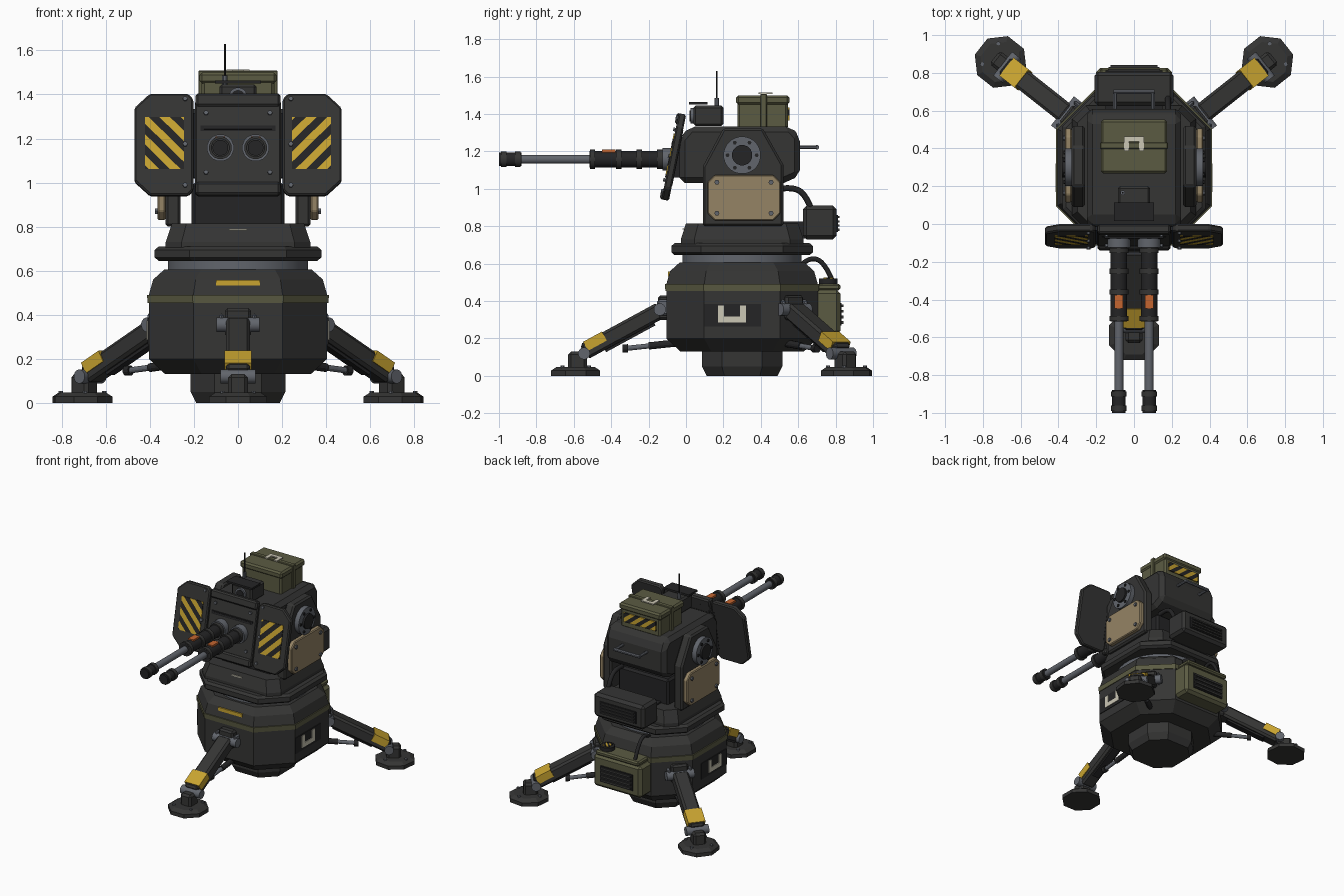
import bpy, bmesh
from math import radians, sin, cos, floor
from mathutils import Matrix, Vector

if "Cube" in bpy.data.objects:
    bpy.data.objects.remove(bpy.data.objects["Cube"])

def mat(name, *rgb):
    m = bpy.data.materials.new(name)
    m.use_nodes = True
    m.diffuse_color = (*rgb, 1)
    m.node_tree.nodes["Principled BSDF"].inputs["Base Color"].default_value = (*rgb, 1)
    return m

DARK = mat("charcoal", .035, .035, .034)
BLACK = mat("black", .018, .018, .019)
OLIVE = mat("olive", .105, .105, .055)
TAN = mat("tan", .30, .23, .13)
YELLOW = mat("yellow", .58, .37, .03)
ORANGE = mat("orange", .55, .13, .03)
STEEL = mat("steel", .12, .13, .15)
MARK = mat("off_white", .60, .57, .46)

I = Matrix.Identity(4)
T = lambda x, y, z: Matrix.Translation((x, y, z))
R = lambda deg, axis: Matrix.Rotation(radians(deg), 4, axis)
round_parts = []

def finish(name, bm, mats, M=I, bevel=0):
    bm.transform(M)
    bmesh.ops.recalc_face_normals(bm, faces=bm.faces)
    me = bpy.data.meshes.new(name)
    bm.to_mesh(me)
    bm.free()
    for m in mats:
        me.materials.append(m)
    ob = bpy.data.objects.new(name, me)
    bpy.context.collection.objects.link(ob)
    if bevel:
        b = ob.modifiers.new("bevel", "BEVEL")
        b.width, b.segments = bevel, 1
    return ob

def cube(size):
    bm = bmesh.new()
    bmesh.ops.create_cube(bm, size=1, matrix=Matrix.Diagonal((*size, 1)))
    return bm

def box(name, loc, size, m, bevel=0, M=I):
    return finish(name, cube(size), [m], M @ T(*loc), bevel)

def cyl(name, p, q, r, m, n=16, r2=None, M=I):
    p, q = Vector(p), Vector(q)
    bm = bmesh.new()
    bmesh.ops.create_cone(bm, cap_ends=True, segments=n, radius1=r,
                          radius2=r if r2 is None else r2, depth=(q - p).length)
    turn = (q - p).to_track_quat("Z", "Y").to_matrix().to_4x4()
    ob = finish(name, bm, [m], M @ T(*((p + q) / 2)) @ turn @ R(180 / n, "Z"))
    if n > 12:
        round_parts.append(ob)
    return ob

def prism(name, pts, depth, m, M=I, bevel=0):
    bm = bmesh.new()
    f = bm.faces.new([bm.verts.new((x, y, 0)) for x, y in pts])
    out = bmesh.ops.extrude_face_region(bm, geom=[f])
    bmesh.ops.translate(bm, vec=(0, 0, depth), verts=[v for v in out["geom"] if isinstance(v, bmesh.types.BMVert)])
    return finish(name, bm, [m], M, bevel)

def octagon_stack(name, levels, flat, m, M=I):
    """Loft of chamfered squares given as (height, half width)."""
    bm = bmesh.new()
    rings = []
    for z, h in levels:
        f = h * flat
        pts = [(h, -f), (h, f), (f, h), (-f, h), (-h, f), (-h, -f), (-f, -h), (f, -h)]
        rings.append([bm.verts.new((x, y, z)) for x, y in pts])
    for a, b in zip(rings, rings[1:]):
        for i in range(8):
            j = (i + 1) % 8
            bm.faces.new((a[i], a[j], b[j], b[i]))
    bm.faces.new(rings[0])
    bm.faces.new(rings[-1])
    return finish(name, bm, [m], M)

def hazard(name, w, h, step, lean, M):
    """Thin panel cut into diagonal yellow and black bands."""
    bm = cube((w, h, .008))
    d = Vector((lean, 1, 0)).normalized()
    for k in range(-12, 13):
        bmesh.ops.bisect_plane(bm, geom=bm.verts[:] + bm.edges[:] + bm.faces[:],
                               plane_co=d * (k * step), plane_no=d)
    for f in bm.faces:
        f.material_index = floor(f.calc_center_median().dot(d) / step) % 2
    finish(name, bm, [YELLOW, BLACK], M)

def u_mark(name, w, h, t, M):
    for s in (-1, 1):
        box(name + "_stem", (s * (w - t) / 2, 0, 0), (t, h, .008), MARK, M=M)
    box(name + "_bar", (0, (t - h) / 2, 0), (w, t, .008), MARK, M=M)

def grille(name, w, h, n, M):
    box(name + "_recess", (0, 0, 0), (w, h, .012), BLACK, M=M)
    for i in range(n):
        box(name + "_slat", (0, h * ((i + .5) / n - .5), .008), (w * .92, h / n * .5, .014), DARK, M=M)

def hose(name, pts, r):
    cu = bpy.data.curves.new(name, "CURVE")
    cu.dimensions, cu.bevel_depth, cu.bevel_resolution = "3D", r, 2
    sp = cu.splines.new("NURBS")
    sp.points.add(len(pts) - 1)
    for p, co in zip(sp.points, pts):
        p.co = (*co, 1)
    sp.use_endpoint_u, sp.order_u = True, 3
    cu.materials.append(BLACK)
    bpy.context.collection.objects.link(bpy.data.objects.new(name, cu))

side = lambda s, x: Matrix(((0, 0, s, s * x), (1, 0, 0, 0), (0, 1, 0, 0), (0, 0, 0, 1)))
back = lambda y, z: T(0, y, z) @ R(180, "Z") @ R(90, "X")
C = T(0, .3, 0)

# base and turntable
octagon_stack("pedestal", [(0, .19), (.05, .215), (.14, .215)], .5, DARK, C)
octagon_stack("base_hull", [(.13, .33), (.2, .405), (.49, .405), (.56, .385), (.605, .335)], .5, DARK, C)
octagon_stack("base_band", [(.453, .41), (.49, .413)], .5, OLIVE, C)
cyl("bearing_ring", (0, .3, .6), (0, .3, .65), .32, STEEL, 32)
octagon_stack("turntable", [(.645, .36), (.66, .378), (.695, .378), (.71, .36)], .58, DARK, C)
octagon_stack("turret_foot", [(.705, .328), (.73, .328), (.815, .3)], .78, DARK, C)
box("neck", (0, .3, .9), (.42, .42, .2), BLACK, .015)
box("front_label", (0, -.09, .545), (.2, .012, .025), YELLOW)
box("foot_label", (0, -.012, .785), (.08, .012, .007), MARK)

# base side markings and rear pack
for s in (-1, 1):
    box("marking_panel", (s * .406, .25, .325), (.008, .3, .12), BLACK)
    u_mark("side_mark", .15, .09, .032, side(s, .411) @ T(.245, .33, 0))
box("rear_pack", (0, .75, .34), (.4, .15, .24), OLIVE, .02)
box("rear_pack_lid", (0, .755, .475), (.36, .14, .035), OLIVE, .01)
grille("rear_pack_grille", .27, .12, 4, back(.826, .33))
cyl("filler_cap", (.12, .76, .49), (.12, .76, .52), .05, BLACK)
hazard("filler_label", .05, .05, .012, 1, T(.12, .76, .522))
hose("base_hose", [(-.13, .6, .57), (-.13, .64, .63), (-.13, .74, .62), (-.13, .79, .49)], .013)

# legs
for a, reach in ((-90, 0), (38.3, .01), (141.7, .01)):
    F = T(0, .3, 0) @ R(a, "Z") @ T(reach, 0, 0)
    B = F @ T(.64, 0, .24) @ R(28.5, "Y")
    box("leg_mount", (.405, 0, .365), (.09, .12, .13), DARK, .012, F)
    for s in (-1, 1):
        box("leg_cheek", (.41, s * .075, .365), (.09, .02, .085), STEEL, .01, F)
    cyl("hinge_pin", (.44, -.098, .355), (.44, .098, .355), .033, STEEL, M=F)
    box("leg_beam", (0, 0, 0), (.47, .11, .09), DARK, .014, B)
    box("leg_underside", (-.02, 0, -.048), (.3, .06, .02), BLACK, 0, B)
    box("leg_sleeve", (.155, 0, .022), (.115, .122, .055), YELLOW, 0, B)
    cyl("ankle_pin", (.845, -.08, .12), (.845, .08, .12), .032, STEEL, M=F)
    box("ankle_block", (.88, 0, .08), (.1, .09, .1), DARK, .015, F)
    cyl("foot_pad", (.89, 0, 0), (.89, 0, .028), .142, DARK, 8, M=F)
    cyl("foot_pad_top", (.89, 0, .028), (.89, 0, .048), .142, DARK, 8, .11, F)
    for u in (-1, 1):
        for v in (-1, 1):
            cyl("foot_bolt", (.89 + u * .07, v * .07, .04), (.89 + u * .07, v * .07, .055), .011, STEEL, 6, M=F)
    cyl("strut", (.36, 0, .175), (.62, 0, .147), .014, STEEL, 12, M=F)
    cyl("strut_body", (.36, 0, .175), (.5, 0, .16), .02, BLACK, 12, M=F)
    cyl("strut_end", (.61, 0, .147), (.64, 0, .146), .023, BLACK, 12, M=F)

# yokes, pivots and armour plates
yoke = [(.09, .8), (.09, 1.12), (.2, 1.325), (.41, 1.325), (.52, 1.13), (.52, .8)]
plate = [(.115, .87), (.155, .83), (.465, .83), (.505, .87), (.505, 1.035), (.465, 1.075), (.155, 1.075), (.115, 1.035)]
for s in (-1, 1):
    prism("yoke", yoke, .07, DARK, side(s, .26), .012)
    prism("armour_plate", plate, .035, TAN, side(s, .33), .006)
    cyl("pivot_disc", (s * .32, .3, 1.18), (s * .365, .3, 1.18), .1, STEEL, 24)
    cyl("pivot_hub", (s * .36, .3, 1.18), (s * .38, .3, 1.18), .055, BLACK, 16)
    for i in range(6):
        y, z = .3 + .078 * cos(i * 1.0472), 1.18 + .078 * sin(i * 1.0472)
        cyl("pivot_bolt", (s * .36, y, z), (s * .372, y, z), .011, BLACK, 6)
    for y in (.165, .455):
        for z in (.87, 1.035):
            cyl("plate_bolt", (s * .36, y, z), (s * .376, y, z), .014, STEEL, 6)

# head, rear unit and handle
head = [(-.035, 1.03), (-.035, 1.27), (.02, 1.334), (.56, 1.334), (.61, 1.28), (.61, 1.07), (.52, 1.03)]
prism("head", head, .5, DARK, side(1, -.25), .03)
box("rear_unit_arm", (0, .57, .78), (.3, .14, .09), BLACK)
box("rear_unit", (0, .715, .82), (.42, .18, .18), DARK, .02)
grille("rear_unit_grille", .3, .09, 4, back(.806, .815))
for s in (-1, 1):
    cyl("handle_post", (s * .1, .6, 1.222), (s * .1, .7, 1.222), .011, STEEL, 8)
cyl("handle_bar", (-.108, .7, 1.222), (.108, .7, 1.222), .012, STEEL, 8)
hose("head_hose", [(.18, .5, 1.0), (.18, .57, 1.01), (.18, .64, .97), (.18, .67, .89)], .016)

# ammunition box
box("ammo_box", (0, .41, 1.4), (.33, .27, .16), OLIVE, .012)
box("ammo_lid", (0, .41, 1.475), (.35, .285, .05), OLIVE, .012)
box("ammo_strap", (0, .415, 1.418), (.36, .035, .18), OLIVE, .004)
hazard("ammo_hazard", .27, .07, .026, -.8, back(.549, 1.4))
u_mark("ammo_mark", .105, .075, .027, T(0, .425, 1.51) @ R(180, "Z"))

# sensor and antenna
box("sensor_box", (0, .12, 1.39), (.17, .16, .11), DARK, .012)
box("sensor_hood", (0, .065, 1.457), (.21, .1, .014), BLACK)
cyl("sensor_ring", (0, .05, 1.39), (0, .025, 1.39), .042, STEEL)
cyl("sensor_lens", (0, .03, 1.39), (0, .02, 1.39), .03, BLACK)
cyl("antenna_base", (-.06, .165, 1.43), (-.06, .165, 1.485), .013, STEEL, 8)
cyl("antenna", (-.06, .165, 1.48), (-.06, .165, 1.63), .005, BLACK, 8)

# tilted shield
S = T(0, -.065, 1.17) @ R(78.7, "X")
wing = [(.203, -.21), (.225, -.235), (.4, -.235), (.47, -.17), (.47, .17), (.4, .235), (.225, .235), (.203, .21)]
for s in (-1, 1):
    prism("shield_wing", [(s * x, y) for x, y in wing], .04, DARK, S @ T(0, 0, -.02), .008)
    hazard("shield_hazard", .178, .24, .034, -s * 1.0, S @ T(s * .333, .005, .021))
    box("shield_hinge", (s * .2, 0, -.012), (.05, .3, .02), BLACK, M=S)
    for x, y in ((.24, -.19), (.24, .21), (.24, .0), (.145, .145), (.145, -.13)):
        cyl("shield_bolt", (s * x, y, .015), (s * x, y, .032), .011, STEEL, 6, M=S)
    box("shield_strip", (0, s * .205, .006), (.385, .06, .05), DARK, .01, S)
box("shield_centre", (0, 0, 0), (.39, .4, .035), DARK, .006, S)
box("shield_rail", (0, .075, .02), (.31, .012, .012), BLACK, M=S)
box("gun_mount", (0, -.03, 1.16), (.34, .08, .2), BLACK)

# twin guns
for s in (-1, 1):
    G = T(s * .08, 0, 1.158)
    cyl("gun_collar", (0, -.06, 0), (0, -.125, 0), .062, STEEL, M=G)
    cyl("gun_sleeve", (0, -.1, 0), (0, -.515, 0), .044, BLACK, M=G)
    for y in (-.14, -.25, -.36, -.5):
        cyl("sleeve_band", (0, y - .014, 0), (0, y + .014, 0), .052, DARK, M=G)
    box("heat_marker", (0, -.412, .036), (.044, .072, .03), ORANGE, M=G)
    cyl("barrel", (0, -.5, 0), (0, -.9, 0), .024, STEEL, M=G)
    cyl("muzzle", (0, -.88, 0), (0, -1, 0), .036, BLACK, M=G)
    for y in (-.9, -.975):
        cyl("muzzle_band", (0, y - .014, 0), (0, y + .014, 0), .042, DARK, M=G)

# smooth the round parts, keeping rims sharp
bpy.ops.object.select_all(action="DESELECT")
for ob in round_parts:
    ob.select_set(True)
bpy.context.view_layer.objects.active = round_parts[0]
bpy.ops.object.shade_smooth_by_angle(angle=radians(35))
